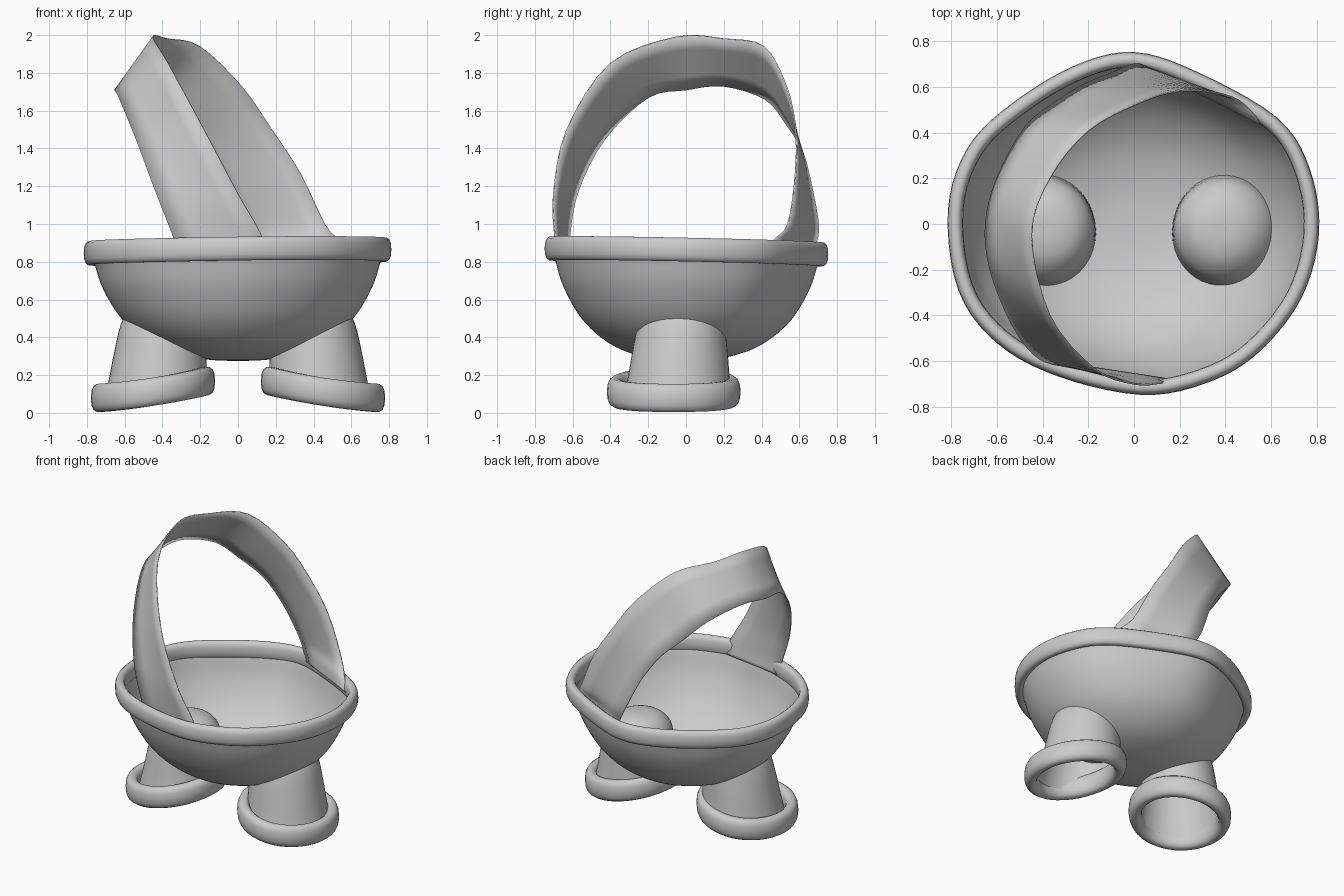
import bpy, bmesh
from math import sin, cos, pi, copysign
from mathutils import Vector

if "Cube" in bpy.data.objects:
    bpy.data.objects.remove(bpy.data.objects["Cube"])


def spline(points, steps, closed=False):
    """Catmull-Rom resampling of a short list of points."""
    p = [Vector(q) for q in points]
    n, out = len(p), []
    get = (lambda i: p[i % n]) if closed else (lambda i: p[max(0, min(n - 1, i))])
    for i in range(n if closed else n - 1):
        a, b, c, d = get(i - 1), get(i), get(i + 1), get(i + 2)
        for k in range(steps):
            t = k / steps
            out.append(0.5 * (2 * b + (c - a) * t + (2 * a - 5 * b + 4 * c - d) * t * t
                              + (3 * b - a - 3 * c + d) * t ** 3))
    if not closed:
        out.append(p[-1])
    return out


def loft(name, rows, wrap_rows=False, wrap_cols=False, thickness=0, mirror=False):
    """Skin a grid of points into one smooth object."""
    bm = bmesh.new()
    grid = [[bm.verts.new(q) for q in row] for row in rows]
    nr, nc = len(grid), len(grid[0])
    for i in range(nr if wrap_rows else nr - 1):
        for j in range(nc if wrap_cols else nc - 1):
            i2, j2 = (i + 1) % nr, (j + 1) % nc
            bm.faces.new((grid[i][j], grid[i][j2], grid[i2][j2], grid[i2][j]))
    bmesh.ops.remove_doubles(bm, verts=bm.verts, dist=1e-5)
    bmesh.ops.recalc_face_normals(bm, faces=bm.faces)
    mesh = bpy.data.meshes.new(name)
    bm.to_mesh(mesh)
    bm.free()
    obj = bpy.data.objects.new(name, mesh)
    bpy.context.collection.objects.link(obj)
    if thickness:
        mod = obj.modifiers.new("thickness", 'SOLIDIFY')
        mod.thickness, mod.offset = thickness, 0
    if mirror:
        obj.modifiers.new("mirror", 'MIRROR').use_clip = False
    bpy.ops.object.select_all(action='DESELECT')
    obj.select_set(True)
    bpy.context.view_layer.objects.active = obj
    bpy.ops.object.shade_smooth_by_angle(angle=pi / 4)
    return obj


def tube(name, path, half_w, half_h, sides=14, mirror=False):
    """Closed roll of rounded section around a roughly level closed path."""
    rows = []
    for i, p in enumerate(path):
        t = path[(i + 1) % len(path)] - path[i - 1]
        out = Vector((t.y, -t.x, 0)).normalized()
        row = []
        for k in range(sides):
            c, s = cos(2 * pi * k / sides), sin(2 * pi * k / sides)
            row.append(p + out * half_w * copysign(abs(c) ** 0.8, c)
                       + Vector((0, 0, half_h * copysign(abs(s) ** 0.8, s))))
        rows.append(row)
    return loft(name, rows, True, True, mirror=mirror)


# Hand-shaped outline of the basket, seen from above
outline = spline([(.81, -.04), (.77, .24), (.63, .46), (.28, .66), (0, .75), (-.26, .69),
                  (-.54, .52), (-.73, .33), (-.815, .06), (-.77, -.29), (-.60, -.52),
                  (-.33, -.665), (.03, -.745), (.3, -.70), (.53, -.575), (.73, -.33)], 5, True)


def lean(p):
    return 0.012 * p.x - 0.02 * p.y


# Bowl: a plain ellipse low down, growing into the uneven outline at the rim
profile = spline([(0, .28), (.18, .285), (.36, .31), (.52, .353), (.66, .42), (.77, .50),
                  (.85, .59), (.915, .69), (.955, .79), (.985, .86), (1.0, .915)], 3)
rows = []
for r, z in profile:
    row = []
    for p in outline:
        u = Vector((p.x / .81, p.y / .74)).normalized()
        q = Vector((u.x * .79, u.y * .715)).lerp(p * .965, min(1, r ** 4))
        row.append(Vector((q.x * r, q.y * r, z + lean(p) * r ** 4)))
    rows.append(row)
loft("bowl", rows, wrap_cols=True, thickness=.01)

# Rolled rim, hanging on the outside of the wall
tube("bowl_rim", [Vector((p.x * .959, p.y * .959, .855 + lean(p))) for p in outline], .034, .064)

# Leaning strap handle: low edge and high edge, front base to back base
low = spline([(-.31, -.61, .83), (-.35, -.615, .95), (-.44, -.57, 1.18), (-.54, -.43, 1.45),
              (-.63, -.2, 1.67), (-.65, 0, 1.71), (-.60, .2, 1.73), (-.48, .42, 1.66),
              (-.35, .53, 1.53), (-.22, .61, 1.4), (-.1, .66, 1.22), (0, .70, 1.0),
              (.05, .69, .9), (.07, .68, .84)], 4)
high = spline([(.15, -.68, .83), (.12, -.695, .95), (0, -.70, 1.16), (-.18, -.63, 1.5),
               (-.37, -.4, 1.85), (-.45, -.05, 1.99), (-.37, .2, 1.98), (-.2, .41, 1.94),
               (.02, .53, 1.73), (.18, .58, 1.5), (.33, .58, 1.27), (.46, .54, 1.0),
               (.54, .46, .91), (.57, .43, .84)], 4)
loft("handle", [[a.lerp(b, k / 4) for k in range(5)] for a, b in zip(low, high)], thickness=.008)

# Hollow legs with domed tops that poke into the bowl, open underneath
N = 40
leg_profile = spline([(.275, .10), (.26, .20), (.243, .34), (.222, .47), (.195, .53),
                      (.14, .58), (.07, .602), (0, .605)], 3)
rows = []
for r, z in leg_profile:
    f = (z - .10) / .5
    row = []
    for k in range(N):
        a = 2 * pi * k / N
        x, y = r * cos(a), r * sin(a)
        row.append(Vector((.435 - .05 * f + x, -.042 + .022 * f + y * 1.03,
                           z - .16 * x * max(0, 1 - f * 1.5))))
    rows.append(row)
loft("legs", rows, wrap_cols=True, mirror=True)

# Tilted cuffs around the feet
cuff = []
for k in range(N):
    c, s = cos(2 * pi * k / N), sin(2 * pi * k / N)
    cuff.append(Vector((.45 + .285 * c, -.065 + .31 * s, .112 - .045 * c + .012 * c * c)))
tube("foot_cuffs", cuff, .044, .076, mirror=True)
